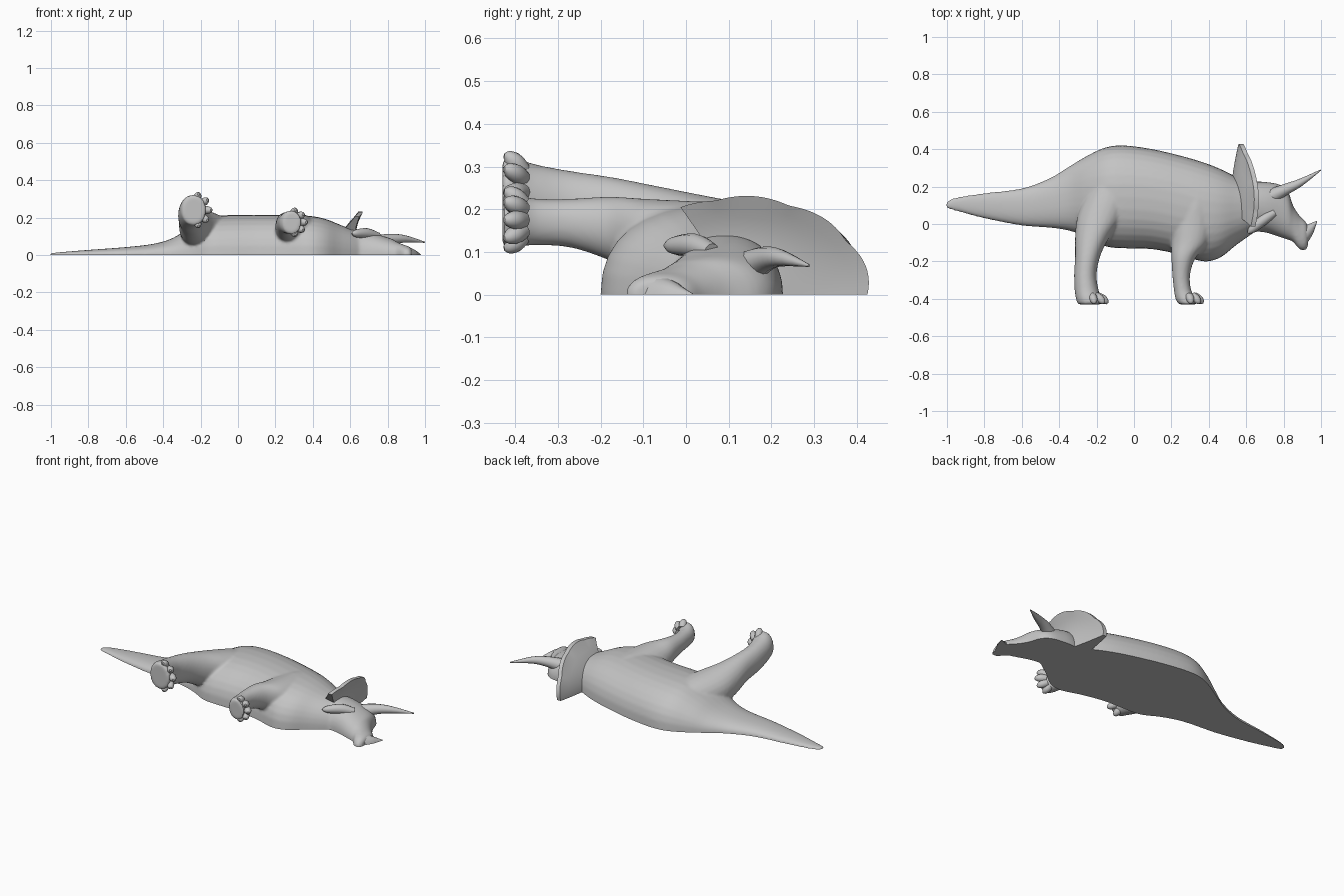
import bpy, bmesh, math
from mathutils import Vector

if "Cube" in bpy.data.objects:
    bpy.data.objects.remove(bpy.data.objects["Cube"])

grey = bpy.data.materials.new("stone grey")
grey.diffuse_color = (0.55, 0.55, 0.55, 1)
grey.use_nodes = True
grey.node_tree.nodes["Principled BSDF"].inputs["Base Color"].default_value = grey.diffuse_color


def new_object(name, bm):
    me = bpy.data.meshes.new(name)
    bmesh.ops.recalc_face_normals(bm, faces=bm.faces)
    bm.to_mesh(me)
    bm.free()
    me.materials.append(grey)
    ob = bpy.data.objects.new(name, me)
    bpy.context.collection.objects.link(ob)
    return ob


def smooth_path(rows, steps):
    """Catmull-Rom interpolation of number rows."""
    out = []
    n = len(rows)
    for i in range(n - 1):
        a, b, c, d = rows[max(i - 1, 0)], rows[i], rows[i + 1], rows[min(i + 2, n - 1)]
        for k in range(steps):
            t = k / steps
            out.append([q + 0.5 * t * (r - p + t * (2 * p - 5 * q + 4 * r - s + t * (3 * (q - r) + s - p)))
                        for p, q, r, s in zip(a, b, c, d)])
    out.append(list(rows[-1]))
    return out


def loft(bm, rings):
    loops = [[bm.verts.new(p) for p in ring] for ring in rings]
    for a, b in zip(loops, loops[1:]):
        for i in range(len(a)):
            j = (i + 1) % len(a)
            bm.faces.new((a[i], a[j], b[j], b[i]))
    bm.faces.new(loops[0][::-1])
    bm.faces.new(loops[-1])


def oval(n, power):
    pts = []
    for i in range(n):
        a = 2 * math.pi * i / n
        c, s = math.cos(a), math.sin(a)
        pts.append((math.copysign(abs(c) ** (2 / power), c), math.copysign(abs(s) ** (2 / power), s)))
    return pts


def trunk(bm, rows, power):
    """Rows: x, top y, bottom y, half thickness."""
    loft(bm, [[(x, (t + b) / 2 + (t - b) / 2 * u, d * v) for u, v in oval(32, power)]
              for x, t, b, d in smooth_path(rows, 4)])


def limb(bm, rows):
    """Rows: y, left x, right x, low z, high z."""
    loft(bm, [[((l + r) / 2 + (r - l) / 2 * u, y, (lo + hi) / 2 + (hi - lo) / 2 * v)
               for u, v in oval(24, 2.1)] for y, l, r, lo, hi in smooth_path(rows, 4)])


def horn(bm, path):
    """Rows: x, y, z, radius."""
    pts = smooth_path(path, 4)
    rings = []
    for i, p in enumerate(pts):
        d = Vector(pts[min(i + 1, len(pts) - 1)][:3]) - Vector(pts[max(i - 1, 0)][:3])
        side = d.cross(Vector((0, 0, 1))).normalized()
        up = side.cross(d).normalized()
        rings.append([Vector(p[:3]) + p[3] * (side * u + up * v) for u, v in oval(12, 2)])
    loft(bm, rings)


def cut_half(bm):
    """Slice flat on z = 0 and close the cut."""
    res = bmesh.ops.bisect_plane(bm, geom=bm.verts[:] + bm.edges[:] + bm.faces[:], dist=1e-5,
                                 plane_co=(0, 0, 0), plane_no=(0, 0, -1), clear_outer=True)
    edges = [e for e in res["geom_cut"] if isinstance(e, bmesh.types.BMEdge) and e.is_boundary]
    if edges:
        bmesh.ops.triangle_fill(bm, edges=edges, use_beauty=True)


# Body with tail
bm = bmesh.new()
trunk(bm, [(-1.005, .115, .085, .009), (-.96, .14, .072, .014), (-.8, .165, .03, .027), (-.6, .19, -.008, .042),
           (-.45, .245, -.02, .06), (-.35, .305, -.035, .09), (-.25, .365, -.07, .15), (-.15, .41, -.12, .2),
           (-.05, .42, -.13, .213), (.1, .4, -.135, .215), (.25, .365, -.165, .213), (.37, .33, -.2, .21),
           (.46, .295, -.18, .195), (.55, .25, -.11, .16), (.65, .2, -.04, .12)], 2.3)
# Head with beak
trunk(bm, [(.52, .2, -.09, .14), (.62, .225, -.045, .14), (.7, .225, -.045, .125), (.78, .21, -.07, .1),
           (.825, .17, -.085, .085), (.85, .1, -.095, .07), (.885, .045, -.135, .055),
           (.915, .015, -.14, .045), (.93, -.01, -.12, .03)], 2.2)
# Hind leg and front leg
limb(bm, [(-.43, -.3, -.17, .16, .32), (-.4, -.31, -.175, .155, .32), (-.35, -.318, -.19, .145, .305),
          (-.27, -.32, -.2, .125, .29), (-.17, -.315, -.18, .1, .275), (-.07, -.315, -.13, .05, .255),
          (.03, -.305, -.06, .02, .235), (.13, -.27, -.02, .0, .215), (.22, -.22, -.05, .0, .19)])
limb(bm, [(-.43, .24, .34, .11, .238), (-.4, .222, .33, .112, .235), (-.35, .213, .305, .115, .225),
          (-.27, .205, .3, .11, .225), (-.18, .2, .33, .08, .23), (-.1, .2, .4, .04, .225),
          (.0, .21, .43, .02, .22), (.1, .24, .42, .0, .215), (.18, .28, .4, .0, .2)])
body = new_object("body", bm)
remesh = body.modifiers.new("blend", 'REMESH')
remesh.mode = 'VOXEL'
remesh.voxel_size = 0.008
soften = body.modifiers.new("soften", 'SMOOTH')
soften.factor = 0.5
soften.iterations = 8
blended = bpy.data.meshes.new_from_object(body.evaluated_get(bpy.context.evaluated_depsgraph_get()))
body.modifiers.clear()
bm = bmesh.new()
bm.from_mesh(blended)
cut_half(bm)
bm.to_mesh(body.data)
bm.free()
bpy.data.meshes.remove(blended)

# Scalloped neck frill, a shallow bowl opening forward
bm = bmesh.new()
cols, rings = 60, 8
front, back = [], []
for i in range(cols + 1):
    a = math.radians(118) * i / cols
    edge = 1 + 0.03 * abs(math.sin(a * 5.3))
    f, b = [], []
    for k in range(rings + 1):
        s = (0.2 + 0.8 * k / rings)
        r = s * (edge if k == rings else 1)
        y, z = .13 + .295 * r * math.cos(a), .225 * r * math.sin(a)
        x = .545 + (.025 + .085 * math.sin(a) ** 2) * s ** 2
        thick = .09 * (1 - s) + .012
        f.append(bm.verts.new((x + thick, y, z)))
        b.append(bm.verts.new((x - .012 - .02 * (1 - s), y, z)))
    front.append(f)
    back.append(b)
for i in range(cols):
    for k in range(rings):
        bm.faces.new((front[i][k], front[i + 1][k], front[i + 1][k + 1], front[i][k + 1]))
        bm.faces.new((back[i][k], back[i][k + 1], back[i + 1][k + 1], back[i + 1][k]))
    for k in (0, rings):
        bm.faces.new((front[i][k], front[i + 1][k], back[i + 1][k], back[i][k]))
for i in (0, cols):
    for k in range(rings):
        bm.faces.new((front[i][k], front[i][k + 1], back[i][k + 1], back[i][k]))
frill = new_object("neck_frill", bm)

# Brow horn
bm = bmesh.new()
horn(bm, [(.74, .15, .065, .04), (.81, .185, .083, .03), (.89, .222, .086, .02), (.998, .288, .068, .003)])
brow = new_object("brow_horn", bm)

# Nose horn
bm = bmesh.new()
horn(bm, [(.89, -.07, 0, .05), (.93, -.035, 0, .034), (.955, -.01, 0, .018), (.977, .015, 0, .003)])
cut_half(bm)
nose = new_object("nose_horn", bm)

# Cheek ridge below the frill
bm = bmesh.new()
horn(bm, [(.75, .06, .1, .02), (.69, .02, .115, .028), (.63, -.03, .115, .02), (.61, -.05, .115, .004)])
cheek = new_object("cheek_ridge", bm)


# Toes fanned around the front of each foot
def toes(name, cx, cz, rx, rz):
    bm = bmesh.new()
    for deg in (-75, -38, 0, 38, 75):
        a = math.radians(deg)
        c, s = math.cos(a), math.sin(a)
        horn(bm, [(cx + rx * .45 * c, -.385, cz + rz * .6 * s, .022), (cx + rx * .8 * c, -.4, cz + rz * .85 * s, .022),
                  (cx + rx * c, -.416, cz + rz * s, .016), (cx + rx * 1.08 * c, -.426, cz + rz * 1.04 * s, .006)])
    return new_object(name, bm)


hind = toes("hind_toes", -.235, .24, .085, .085)
fore = toes("front_toes", .285, .175, .075, .066)

for ob in (body, frill, brow, nose, cheek, hind, fore):
    bpy.ops.object.select_all(action='DESELECT')
    ob.select_set(True)
    bpy.context.view_layer.objects.active = ob
    bpy.ops.object.shade_smooth_by_angle(angle=math.radians(40))
